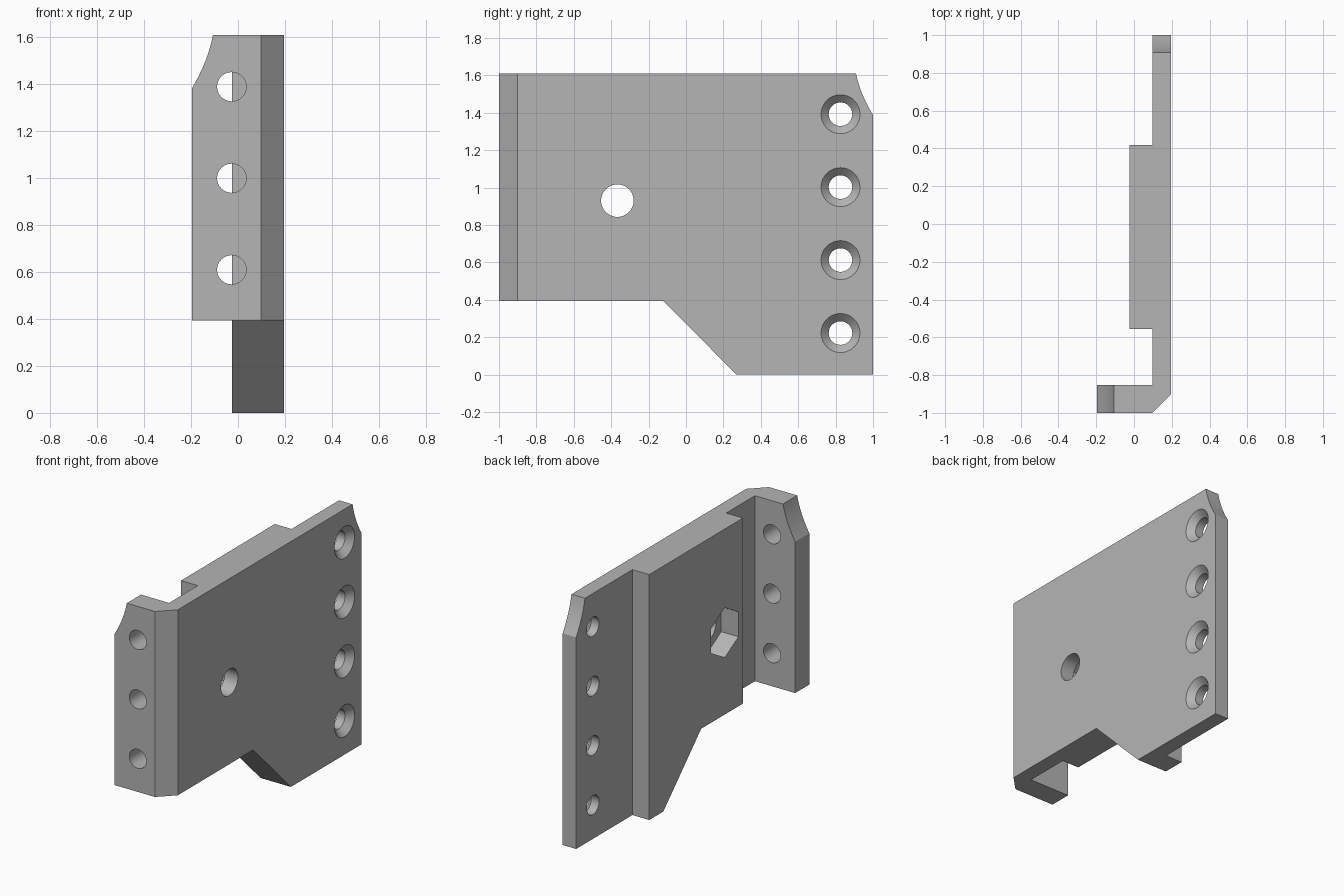
import bpy
import bmesh
from math import cos, sin, pi
from mathutils import Vector

cube = bpy.data.objects.get("Cube")
if cube:
    bpy.data.objects.remove(cube, do_unlink=True)

# Single plain grey finish
grey = bpy.data.materials.new("plain grey")
grey.use_nodes = True
grey.diffuse_color = (0.46, 0.46, 0.46, 1)
grey.node_tree.nodes["Principled BSDF"].inputs["Base Color"].default_value = grey.diffuse_color

PLACE = {
    "x": lambda a, b, t: Vector((t, a, b)),   # outline in y, z
    "y": lambda a, b, t: Vector((a, t, b)),   # outline in x, z
    "z": lambda a, b, t: Vector((a, b, t)),   # outline in x, y
}


def loft(name, axis, sections):
    """Solid through matching outlines: a list of (outline, position on axis)."""
    bm = bmesh.new()
    rings = [[bm.verts.new(PLACE[axis](a, b, t)) for a, b in pts] for pts, t in sections]
    n = len(rings[0])
    for low, high in zip(rings, rings[1:]):
        for i in range(n):
            j = (i + 1) % n
            bm.faces.new((low[i], low[j], high[j], high[i]))
    bm.faces.new(rings[0])
    bm.faces.new(rings[-1])
    bmesh.ops.recalc_face_normals(bm, faces=bm.faces)
    mesh = bpy.data.meshes.new(name)
    bm.to_mesh(mesh)
    bm.free()
    mesh.materials.append(grey)
    obj = bpy.data.objects.new(name, mesh)
    bpy.context.collection.objects.link(obj)
    return obj


def prism(name, axis, pts, lo, hi):
    return loft(name, axis, [(pts, lo), (pts, hi)])


def circle(a, b, r, n=48, turn=0):
    return [(a + r * cos(2 * pi * i / n + turn), b + r * sin(2 * pi * i / n + turn)) for i in range(n)]


def scoop(start, mid, end, n=8):
    """Gentle curve between two points, pulled toward a control point."""
    s, m, e = Vector(start), Vector(mid), Vector(end)
    return [tuple(s * (1 - t) ** 2 + m * 2 * t * (1 - t) + e * t * t)
            for t in (i / n for i in range(n + 1))]


def combine(body, tool, operation="DIFFERENCE"):
    mod = body.modifiers.new("cut", "BOOLEAN")
    mod.operation = operation
    mod.solver = "EXACT"
    mod.object = tool
    bpy.context.view_layer.objects.active = body
    bpy.ops.object.modifier_apply(modifier=mod.name)
    bpy.data.objects.remove(tool, do_unlink=True)


OUT, INNER, BOSS, TOP = 0.195, 0.097, -0.025, 1.61

# Plate, thick boss and chamfered front flange as one plan outline
bracket = prism("mounting_bracket", "z", [
    (OUT, 1), (INNER, 1), (INNER, 0.417), (BOSS, 0.417), (BOSS, -0.555),
    (INNER, -0.555), (INNER, -0.853), (-OUT, -0.853), (-OUT, -1),
    (INNER, -1), (OUT, -0.902)], -0.1, 1.8)

# Side silhouette: raised front, sloped step and scooped rear corner
side = [(-1.1, 0.393), (-0.122, 0.393), (0.27, 0), (1.1, 0), (1.1, 1.2)]
side += scoop((1, 1.388), (0.931, 1.5), (0.909, TOP)) + [(-1.1, TOP)]
combine(bracket, prism("side_outline", "x", side, -0.4, 0.4), "INTERSECT")

# Scooped top corner of the flange
corner = scoop((-0.107, TOP), (-0.128, 1.5), (-OUT, 1.385))
corner += [(-0.3, 1.385), (-0.3, 1.75), (-0.107, 1.75)]
combine(bracket, prism("corner_cut", "y", corner, -1.1, -0.7))

# Countersunk holes along the rear edge
for i in range(4):
    z = 0.222 + 0.39 * i
    small, wide = circle(0.826, z, 0.063), circle(0.826, z, 0.104)
    combine(bracket, loft("countersink", "x", [
        (small, 0), (small, OUT - 0.041), (wide, OUT), (wide, OUT + 0.1)]))

# Straight holes through the flange
for i in range(3):
    combine(bracket, prism("flange_hole", "y", circle(-0.027, 0.61 + 0.39 * i, 0.062), -1.1, -0.7))

# Bolt hole with hexagonal nut pocket on the inner side
combine(bracket, prism("bolt_hole", "x", circle(-0.367, 0.93, 0.087), -0.2, 0.4))
combine(bracket, prism("nut_pocket", "x", circle(-0.367, 0.93, 0.163, 6, pi / 2), -0.2, 0.1))

bpy.ops.object.select_all(action="DESELECT")
bracket.select_set(True)
bpy.context.view_layer.objects.active = bracket
bpy.ops.object.shade_smooth_by_angle(angle=0.4)
